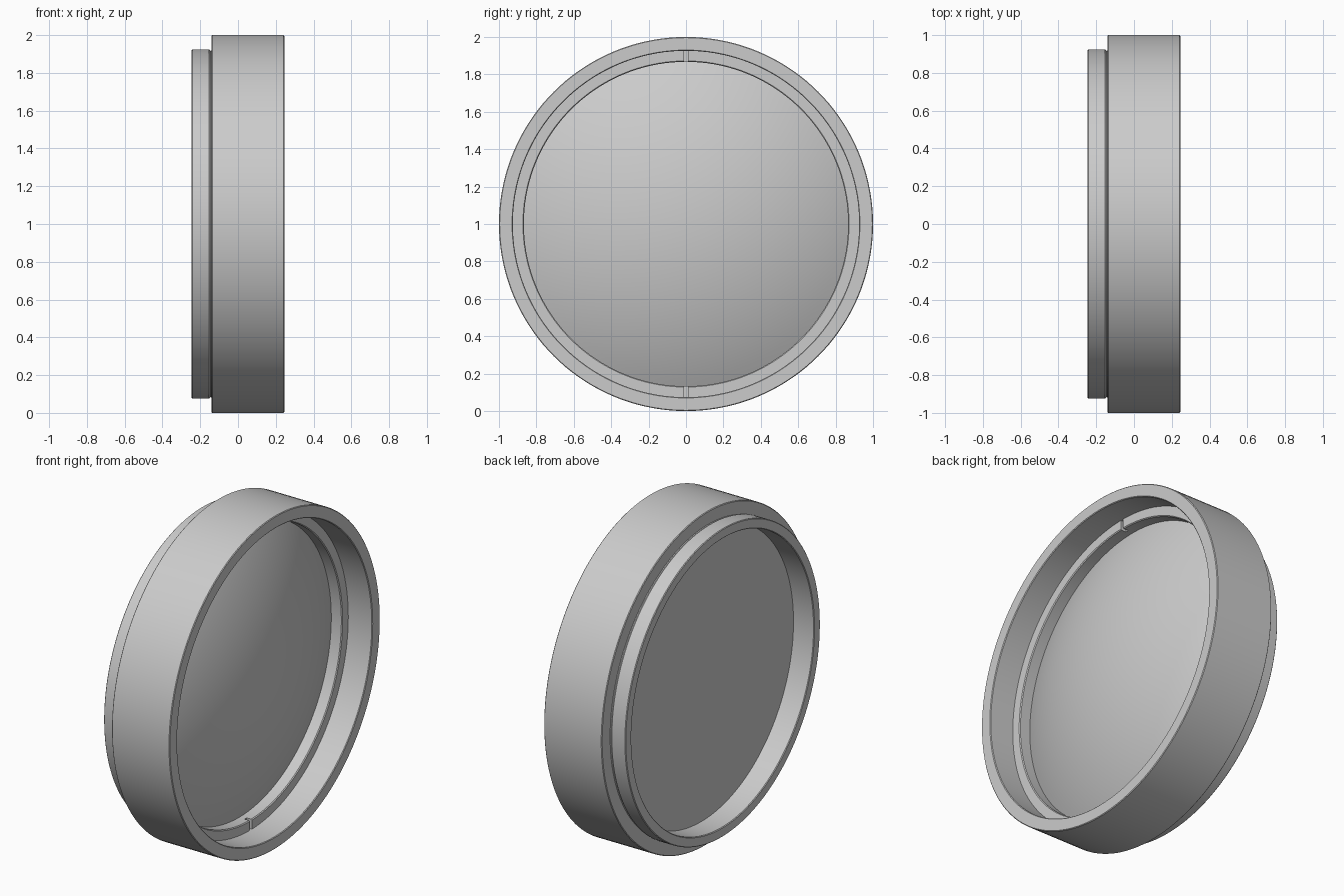
import bpy, bmesh, math
from mathutils import Matrix, Vector

cube = bpy.data.objects.get("Cube")
if cube:
    bpy.data.objects.remove(cube, do_unlink=True)

CENTRE = Vector((0, 0, 1))
SEGMENTS = 144

grey = bpy.data.materials.new("plain grey")
grey.use_nodes = True
colour = (0.6, 0.6, 0.6, 1)
grey.diffuse_color = colour
grey.node_tree.nodes["Principled BSDF"].inputs["Base Color"].default_value = colour


def finish(bm, name):
    bmesh.ops.recalc_face_normals(bm, faces=bm.faces)
    mesh = bpy.data.meshes.new(name)
    bm.to_mesh(mesh)
    bm.free()
    mesh.materials.append(grey)
    obj = bpy.data.objects.new(name, mesh)
    bpy.context.collection.objects.link(obj)
    return obj


def revolve(name, profile, closed=True):
    """Turn a profile of (x, radius) points around the x axis."""
    bm = bmesh.new()
    verts = [bm.verts.new((x, 0, 1 + r)) for x, r in profile]
    edges = [bm.edges.new(pair) for pair in zip(verts, verts[1:])]
    if closed:
        edges.append(bm.edges.new((verts[-1], verts[0])))
    bmesh.ops.spin(bm, geom=verts + edges, cent=CENTRE, axis=(1, 0, 0),
                   angle=math.tau, steps=SEGMENTS)
    bmesh.ops.remove_doubles(bm, verts=bm.verts, dist=1e-5)
    return finish(bm, name)


def activate(obj):
    bpy.ops.object.select_all(action='DESELECT')
    obj.select_set(True)
    bpy.context.view_layer.objects.active = obj


def smooth(obj):
    activate(obj)
    bpy.ops.object.shade_smooth_by_angle(angle=math.radians(30))


def bevel(obj, width):
    mod = obj.modifiers.new("chamfered_edges", 'BEVEL')
    mod.width = width
    mod.segments = 1
    mod.limit_method = 'ANGLE'
    mod.angle_limit = math.radians(40)


# Housing: wide front barrel, narrow groove, smaller rear mounting ring
housing = revolve("housing", [
    (0.245, 1.0), (-0.14, 1.0), (-0.14, 0.917), (-0.15, 0.917),
    (-0.15, 0.925), (-0.245, 0.925), (-0.245, 0.867),
    (0.013, 0.867), (0.013, 0.926), (0.245, 0.926)])
bevel(housing, 0.007)
smooth(housing)

# Retaining ring inside the front opening
ring = revolve("retaining_ring", [
    (0.085, 0.927), (0.013, 0.927), (0.013, 0.867), (0.08, 0.867),
    (0.085, 0.872)])

# Two spanner slots, at the top and bottom of the ring
bm = bmesh.new()
for side in (-1, 1):
    bmesh.ops.create_cube(bm, size=1, matrix=(
        Matrix.Translation((0.085, 0, 1 + side * 0.9))
        @ Matrix.Diagonal((0.07, 0.02, 0.12, 1))))
cutter = finish(bm, "slot_cutter")
cutter.hide_render = True
cut = ring.modifiers.new("slots", 'BOOLEAN')
cut.operation = 'DIFFERENCE'
cut.solver = 'EXACT'
cut.object = cutter
activate(ring)
bpy.ops.object.modifier_apply(modifier=cut.name)
bpy.data.objects.remove(cutter, do_unlink=True)
smooth(ring)

# Lens: flat at the back, domed at the front
EDGE_R, EDGE_X, BACK_X, RISE = 0.868, 0.013, -0.108, 0.205
sphere_r = (EDGE_R ** 2 + RISE ** 2) / (2 * RISE)
half_angle = math.asin(EDGE_R / sphere_r)
steps = 20
dome = []
for i in range(steps + 1):
    a = half_angle * (1 - i / steps)
    dome.append((EDGE_X + RISE - sphere_r * (1 - math.cos(a)),
                 sphere_r * math.sin(a)))
lens = revolve("lens", [(BACK_X, 0), (BACK_X, EDGE_R)] + dome, closed=False)
smooth(lens)
